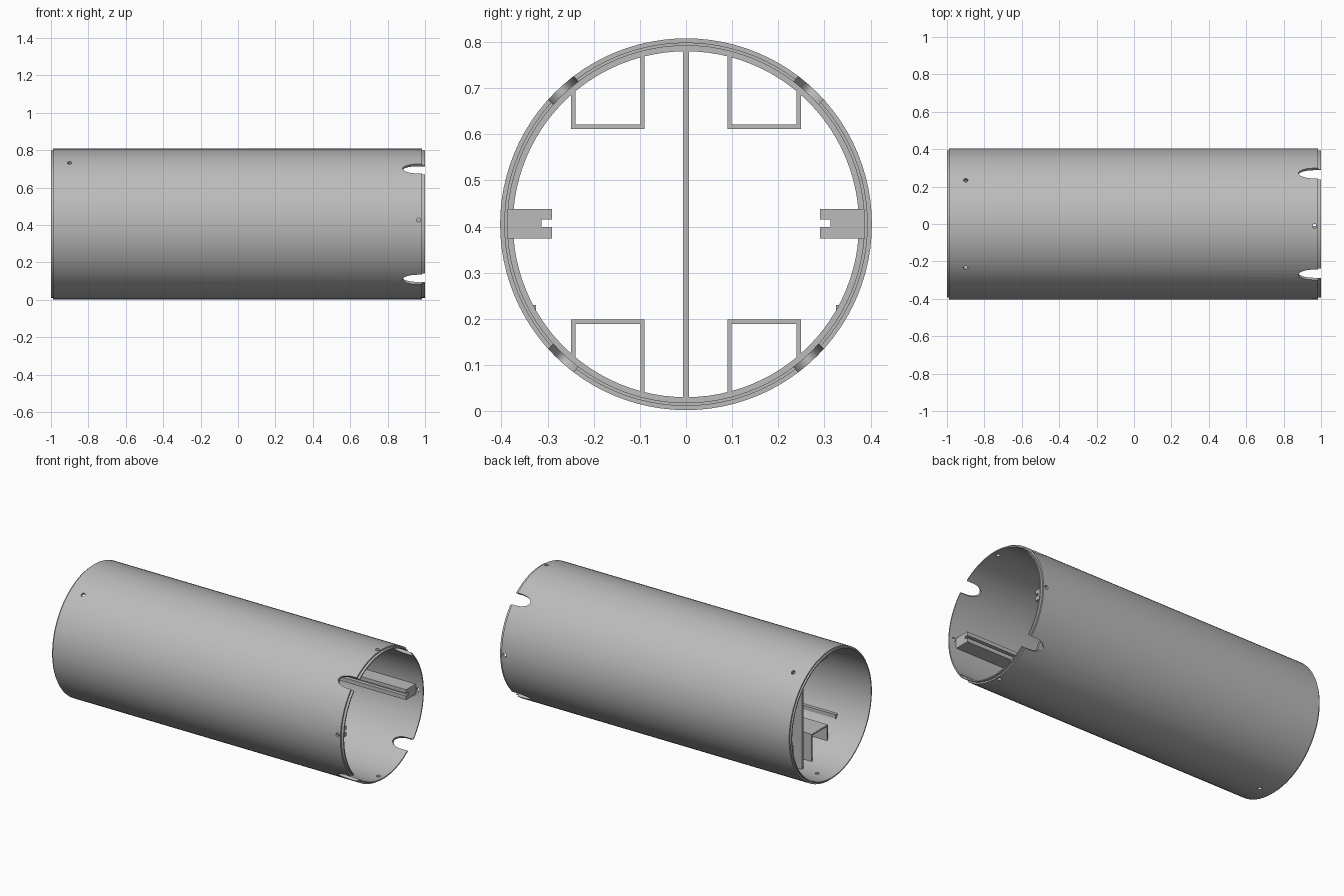
import bpy, bmesh, math
from mathutils import Matrix, Vector

if "Cube" in bpy.data.objects:
    bpy.data.objects.remove(bpy.data.objects["Cube"], do_unlink=True)

R, MID = 0.403, 0.405          # outer radius, axis height

grey = bpy.data.materials.new("light_grey")
grey.use_nodes = True
grey.diffuse_color = (0.5, 0.5, 0.5, 1)
grey.node_tree.nodes["Principled BSDF"].inputs["Base Color"].default_value = (0.5, 0.5, 0.5, 1)


def finish(name, bm):
    bmesh.ops.recalc_face_normals(bm, faces=bm.faces)
    mesh = bpy.data.meshes.new(name)
    bm.to_mesh(mesh)
    bm.free()
    obj = bpy.data.objects.new(name, mesh)
    bpy.context.collection.objects.link(obj)
    mesh.materials.append(grey)
    obj.location.z = MID
    return obj


def smooth(obj):
    bpy.ops.object.select_all(action='DESELECT')
    obj.select_set(True)
    bpy.context.view_layer.objects.active = obj
    bpy.ops.object.shade_smooth_by_angle(angle=math.radians(30))


def lathe(name, profile, sides=96):
    """Turn a closed (x, radius) profile around the x axis."""
    bm = bmesh.new()
    rings = []
    for i in range(sides):
        a = 2 * math.pi * i / sides
        rings.append([bm.verts.new((x, r * math.sin(a), r * math.cos(a))) for x, r in profile])
    n = len(profile)
    for i in range(sides):
        p, q = rings[i], rings[(i + 1) % sides]
        for j in range(n):
            k = (j + 1) % n
            bm.faces.new((p[j], p[k], q[k], q[j]))
    return finish(name, bm)


def add_prism(bm, points, direction):
    """Extrude a closed polygon along a vector."""
    face = bm.faces.new([bm.verts.new(p) for p in points])
    result = bmesh.ops.extrude_face_region(bm, geom=[face], use_keep_orig=True)
    moved = [g for g in result["geom"] if isinstance(g, bmesh.types.BMVert)]
    bmesh.ops.translate(bm, verts=moved, vec=direction)


def bar(name, section, x0, x1):
    """Part with a constant (y, z) section running along the tube."""
    bm = bmesh.new()
    add_prism(bm, [(x0, y, z) for y, z in section], Vector((x1 - x0, 0, 0)))
    return finish(name, bm)


def wall(y, r=0.391):
    return math.sqrt(r * r - y * y)


# Outer tube with a stepped lip at both ends
tube = lathe("outer_tube", [(-1, 0.387), (-1, 0.394), (-0.99, 0.394), (-0.99, R),
                            (0.985, R), (0.985, 0.394), (1, 0.394), (1, 0.387)])

# Cutters: round-ended slots and screw holes, pointing outward from the axis
cut = bmesh.new()


def radial_cut(outline, angle):
    turn = Matrix.Rotation(-math.radians(angle), 3, 'X')
    points = [turn @ Vector((x, t, 0.3)) for x, t in outline]
    add_prism(cut, points, turn @ Vector((0, 0, 0.2)))


def arc(cx, rx, ry, start, end, count):
    steps = [math.radians(start + (end - start) * i / count) for i in range(count + 1)]
    return [(cx + rx * math.cos(a), ry * math.sin(a)) for a in steps]


slot = [(1.1, 0.037)] + arc(0.96, 0.08, 0.037, 90, 270, 20) + [(1.1, -0.037)]
for angle in (42.5, 137.5, -42.5, -137.5):
    radial_cut(slot, angle)
for x, angles in ((0.965, (-1.5, 90, 180, -87)), (-0.9, (35.5, -35.5, 180))):
    for angle in angles:
        radial_cut(arc(x, 0.012, 0.012, 0, 345, 23), angle)
cutter = finish("cutter", cut)
cutter.hide_render = True

mod = tube.modifiers.new("cuts", 'BOOLEAN')
mod.operation = 'DIFFERENCE'
mod.solver = 'EXACT'
mod.object = cutter
bpy.context.view_layer.objects.active = tube
bpy.ops.object.modifier_apply(modifier=mod.name)
bpy.data.objects.remove(cutter, do_unlink=True)
smooth(tube)

# Inner liner ring
smooth(lathe("inner_liner", [(-0.4, 0.375), (-0.4, 0.388), (0.4, 0.388), (0.4, 0.375)]))

# Upright divider plate
h = 0.389
bar("divider_plate", [(-0.007, -h), (0.007, -h), (0.007, h), (-0.007, h)], -0.8, 0.4)

for sy, side in ((1, "back"), (-1, "front")):
    # Grooved rail on the side wall
    rail = [(0.387, -0.031), (0.291, -0.031), (0.291, -0.006), (0.313, -0.006),
            (0.313, 0.01), (0.291, 0.01), (0.291, 0.033), (0.387, 0.033)]
    bar(side + "_rail", [(sy * y, z) for y, z in rail], 0.0, 0.95)

    # Slim rib low on the wall
    rib = [(0.325, -0.175), (0.325, -0.2), (0.336, -0.2), (0.348, -0.175)]
    bar(side + "_rib", [(sy * y, z) for y, z in rib], -0.8, -0.4)

    # U-shaped brackets above and below
    for sz, level in ((1, "upper"), (-1, "lower")):
        a, b, t, z0 = 0.09, 0.249, 0.009, 0.207
        u = [(a, wall(a)), (a, z0), (b, z0), (b, wall(b)),
             (b - t, wall(b - t)), (b - t, z0 + t), (a + t, z0 + t), (a + t, wall(a + t))]
        bar(level + "_" + side + "_bracket", [(sy * y, sz * z) for y, z in u], -0.8, 0.4)
